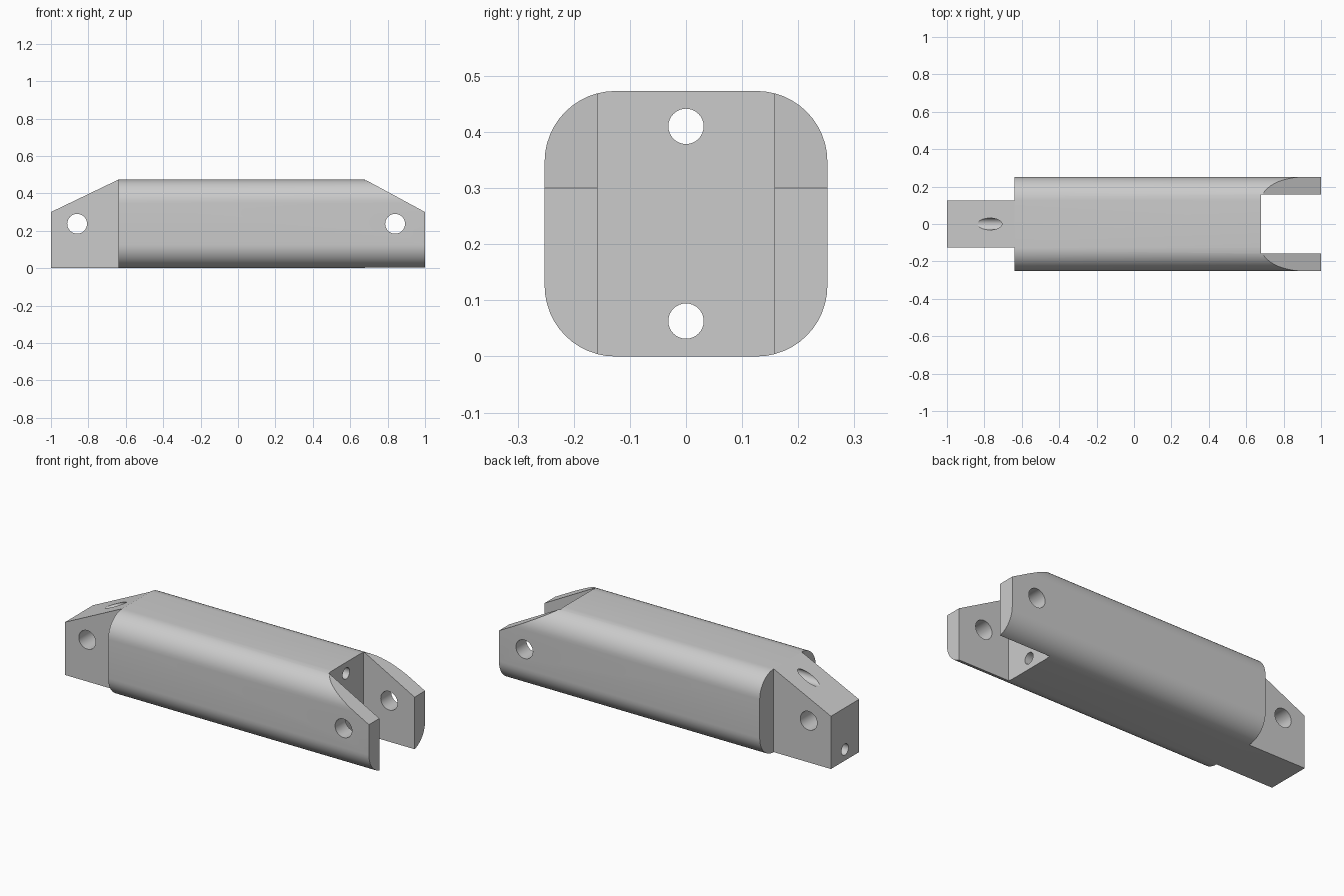
import bpy, bmesh, math
from mathutils import Vector

if "Cube" in bpy.data.objects:
    bpy.data.objects.remove(bpy.data.objects["Cube"])

LENGTH, HALF_W, HEIGHT, CORNER = 1.0, 0.252, 0.473, 0.126
SHOULDER, SLOT_END = -0.64, 0.68      # where the tongue starts, where the fork starts
TONGUE, SLOT = 0.126, 0.158           # half widths
TIP_Z = 0.30                          # height of both bevelled ends


def prism(name, points, sweep):
    """Extrude a closed outline along a vector."""
    bm = bmesh.new()
    face = bm.faces.new([bm.verts.new(p) for p in points])
    out = bmesh.ops.extrude_face_region(bm, geom=[face])
    moved = [v for v in out["geom"] if isinstance(v, bmesh.types.BMVert)]
    bmesh.ops.translate(bm, verts=moved, vec=Vector(sweep))
    bmesh.ops.recalc_face_normals(bm, faces=bm.faces)
    mesh = bpy.data.meshes.new(name)
    bm.to_mesh(mesh)
    bm.free()
    obj = bpy.data.objects.new(name, mesh)
    bpy.context.collection.objects.link(obj)
    return obj


def box(name, x0, x1, y0, y1):
    return prism(name, [(x0, y0, -0.1), (x1, y0, -0.1), (x1, y1, -0.1), (x0, y1, -0.1)], (0, 0, 0.8))


def circle(radius, n=32):
    return [(radius * math.cos(2 * math.pi * i / n), radius * math.sin(2 * math.pi * i / n))
            for i in range(n)]


# Rounded bar running the whole length
outline = []
steps = 12
for quarter, (sy, sz) in enumerate([(1, 1), (-1, 1), (-1, -1), (1, -1)]):
    cy = sy * (HALF_W - CORNER)
    cz = HEIGHT / 2 + sz * (HEIGHT / 2 - CORNER)
    for i in range(steps + 1):
        a = math.pi / 2 * (quarter + i / steps)
        outline.append((-LENGTH, cy + CORNER * math.cos(a), cz + CORNER * math.sin(a)))
link = prism("link_bar", outline, (2 * LENGTH, 0, 0))

cutters = []
# Tongue: remove both sides of the left end
for s in (-1, 1):
    cutters.append(box("tongue_cutter", -1.2, SHOULDER, *sorted((s * TONGUE, s * 0.5))))
# Fork: slot through the right end
cutters.append(box("slot_cutter", SLOT_END, 1.2, -SLOT, SLOT))
# Sloped tops of both ends
for s, start in ((-1, SHOULDER), (1, SLOT_END)):
    slope = (TIP_Z - HEIGHT) / (LENGTH - abs(start))

    def on_slope(d):
        return (s * d, -0.5, HEIGHT + slope * (d - abs(start)))
    near, far = abs(start) - 0.1, 1.2
    cutters.append(prism("slope_cutter", [on_slope(near), on_slope(far), (s * far, -0.5, 0.8),
                                          (s * near, -0.5, 0.8)], (0, 1, 0)))
# Cross pin holes
for x in (-0.86, 0.84):
    cutters.append(prism("pin_hole_cutter", [(x + a, -0.5, 0.237 + b) for a, b in circle(0.053)],
                         (0, 1, 0)))
# Lengthwise holes
for z in (0.063, 0.41):
    cutters.append(prism("long_hole_cutter", [(-1.2, a, z + b) for a, b in circle(0.0315)],
                         (2.4, 0, 0)))

bpy.context.view_layer.objects.active = link
link.select_set(True)
for cutter in cutters:
    mod = link.modifiers.new("cut", "BOOLEAN")
    mod.operation, mod.solver, mod.object = "DIFFERENCE", "EXACT", cutter
    bpy.ops.object.modifier_apply(modifier=mod.name)
    bpy.data.objects.remove(cutter)

# Plain grey finish, sharp edges kept
grey = bpy.data.materials.new("light_grey")
grey.diffuse_color = (0.6, 0.6, 0.6, 1)
grey.use_nodes = True
grey.node_tree.nodes["Principled BSDF"].inputs["Base Color"].default_value = grey.diffuse_color
link.data.materials.clear()
link.data.materials.append(grey)
bpy.ops.object.shade_smooth_by_angle(angle=math.radians(25))
